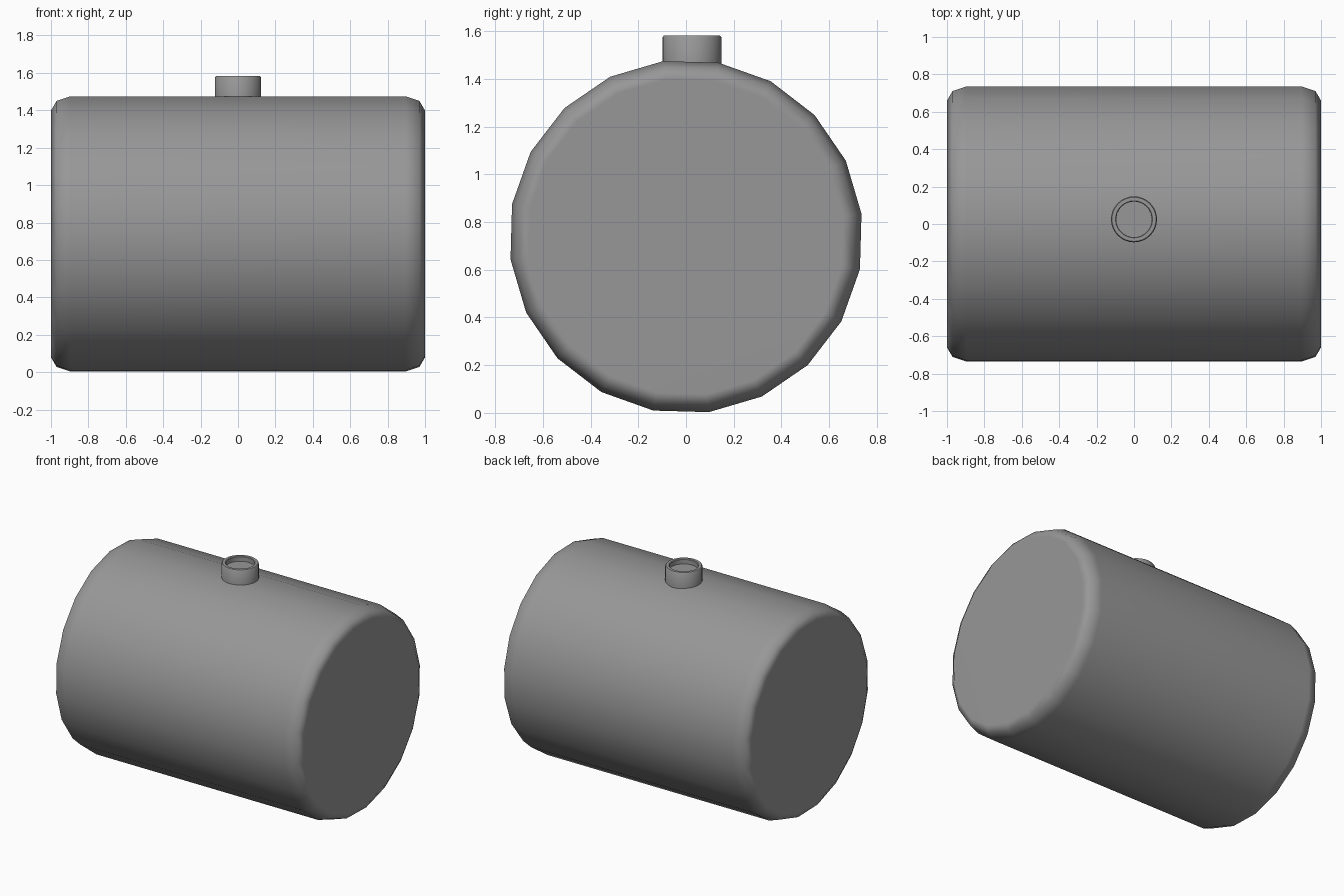
import bpy, bmesh, math

if "Cube" in bpy.data.objects:
    bpy.data.objects.remove(bpy.data.objects["Cube"])

# Dark grey finish shared by all parts
grey = bpy.data.materials.new("dark_grey")
grey.diffuse_color = (0.31, 0.31, 0.31, 1)
grey.use_nodes = True
grey.node_tree.nodes["Principled BSDF"].inputs["Base Color"].default_value = grey.diffuse_color


def lathe(name, profile, sides, place, phase=0.0, smooth=40):
    """Sweep (radius, height) points into a closed solid; place(u, v, h) maps to xyz."""
    bm = bmesh.new()
    rings = []
    for r, h in profile:
        ring = []
        for i in range(sides):
            a = phase + 2 * math.pi * i / sides
            ring.append(bm.verts.new(place(r * math.cos(a), r * math.sin(a), h)))
        rings.append(ring)
    for a, b in zip(rings, rings[1:]):
        for i in range(sides):
            j = (i + 1) % sides
            bm.faces.new((a[i], a[j], b[j], b[i]))
    bm.faces.new(rings[0][::-1])
    bm.faces.new(rings[-1])
    bmesh.ops.recalc_face_normals(bm, faces=bm.faces)
    mesh = bpy.data.meshes.new(name)
    bm.to_mesh(mesh)
    bm.free()
    mesh.materials.append(grey)
    ob = bpy.data.objects.new(name, mesh)
    bpy.context.collection.objects.link(ob)
    bpy.ops.object.select_all(action='DESELECT')
    ob.select_set(True)
    bpy.context.view_layer.objects.active = ob
    bpy.ops.object.shade_smooth_by_angle(angle=math.radians(smooth))
    return ob


# Horizontal 20-sided tank with soft rounded end edges and flat ends
half = [(0.742, 0.895), (0.717, 0.97), (0.665, 1.0)]
tank_profile = [(r, -x) for r, x in reversed(half)] + half
tank = lathe("tank_body", tank_profile, 20,
             lambda u, v, h: (h, u, 0.739 + v), math.radians(7.4), smooth=75)
tank.modifiers.new("even_shading", 'WEIGHTED_NORMAL')

# Filler neck with a recessed top
neck_profile = [(0.123, 1.45), (0.123, 1.576), (0.118, 1.582),
                (0.099, 1.582), (0.095, 1.578), (0.095, 1.546)]
lathe("filler_neck", neck_profile, 32, lambda u, v, h: (u, 0.025 + v, h))
